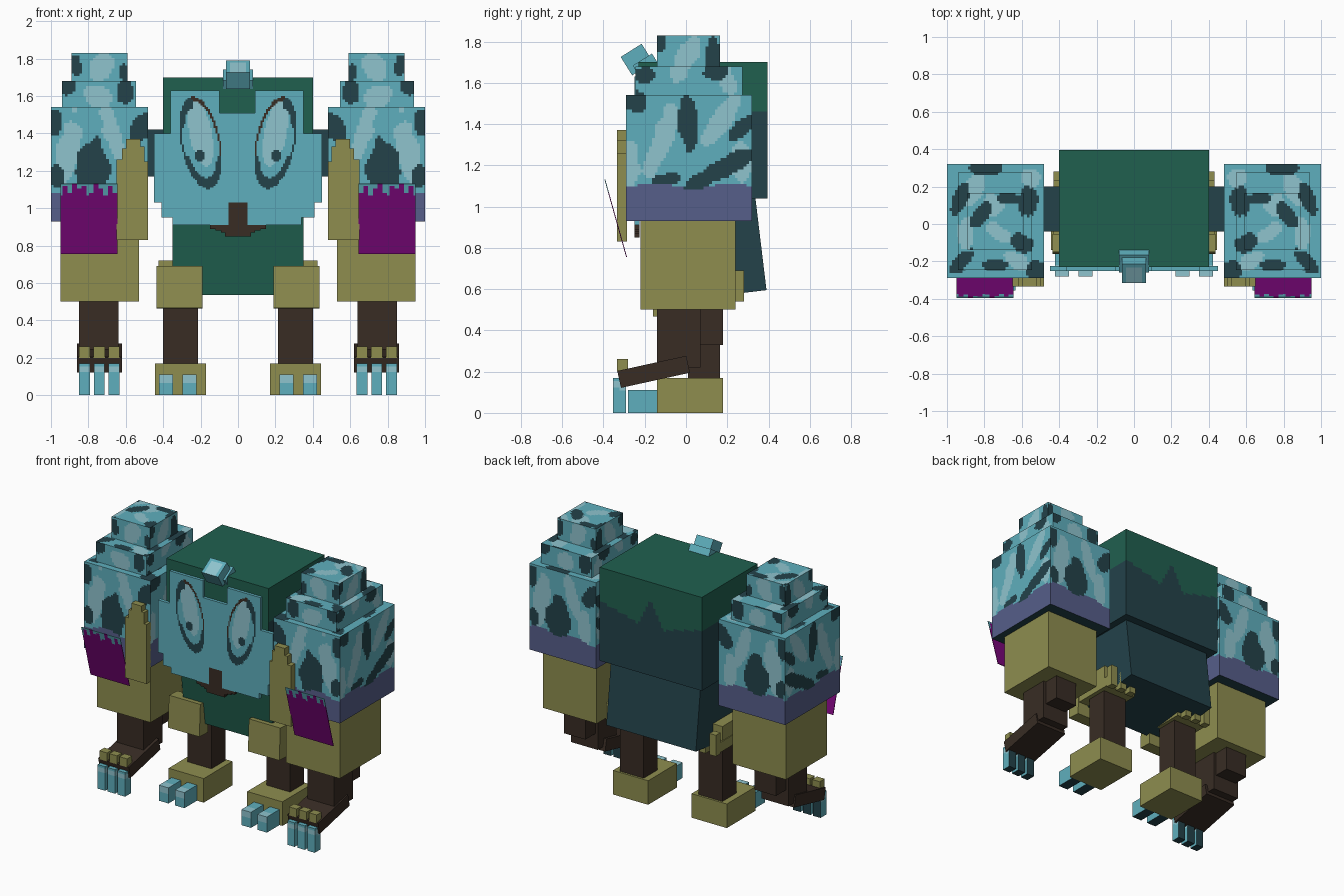
import bpy, bmesh, math
from mathutils import Vector, Matrix, noise

if "Cube" in bpy.data.objects:
    bpy.data.objects.remove(bpy.data.objects["Cube"])

# ---- palette -------------------------------------------------------------
PALETTE = [("cyan", "5FAFBD"), ("pale_cyan", "8FC4CE"), ("dark_teal", "23424A"),
           ("forest_green", "20604F"), ("indigo", "565E8A"), ("olive", "8E8D4F"),
           ("dark_brown", "382C24"), ("magenta", "7C077C")]
CYAN, PALE, TEAL, GREEN, INDIGO, OLIVE, BROWN, MAGENTA = range(8)


def linear(h):
    c = int(h, 16) / 255
    return c / 12.92 if c < 0.04045 else ((c + 0.055) / 1.055) ** 2.4


MATS = []
for label, code in PALETTE:
    m = bpy.data.materials.new(label)
    m.diffuse_color = [linear(code[i:i + 2]) for i in (0, 2, 4)] + [1]
    m.use_nodes = True
    m.node_tree.nodes["Principled BSDF"].inputs["Base Color"].default_value = m.diffuse_color
    MATS.append(m)


def finish(name, bm, mirror, thickness=0):
    mesh = bpy.data.meshes.new(name)
    bm.to_mesh(mesh)
    bm.free()
    for m in MATS:
        mesh.materials.append(m)
    ob = bpy.data.objects.new(name, mesh)
    bpy.context.collection.objects.link(ob)
    if thickness:
        mod = ob.modifiers.new("thickness", 'SOLIDIFY')
        mod.thickness, mod.offset = thickness, -1
    if mirror:
        mod = ob.modifiers.new("mirror", 'MIRROR')
        mod.use_mirror_merge = False
    return ob


def box(name, x, y, z, colour, mirror=True, tilt=0, cell=None):
    """Box from ranges; colour is an index or a rule(point, axis, sign)."""
    lo, hi = Vector((x[0], y[0], z[0])), Vector((x[1], y[1], z[1]))
    mid, size = (lo + hi) / 2, hi - lo
    rot = Matrix.Rotation(tilt, 3, 'X')
    bm = bmesh.new()
    for a in range(3):
        b, c = (a + 1) % 3, (a + 2) % 3
        nb = max(1, round(size[b] / cell)) if cell else 1
        nc = max(1, round(size[c] / cell)) if cell else 1
        for s in (-1, 1):
            def pt(i, j):
                p = Vector()
                p[a] = hi[a] if s > 0 else lo[a]
                p[b], p[c] = lo[b] + size[b] * i / nb, lo[c] + size[c] * j / nc
                return p
            grid = [[bm.verts.new(mid + rot @ (pt(i, j) - mid)) for j in range(nc + 1)]
                    for i in range(nb + 1)]
            for i in range(nb):
                for j in range(nc):
                    q = [grid[i][j], grid[i + 1][j], grid[i + 1][j + 1], grid[i][j + 1]]
                    f = bm.faces.new(q if s > 0 else q[::-1])
                    f.material_index = colour(pt(i + .5, j + .5), a, s) if callable(colour) else colour
    bmesh.ops.remove_doubles(bm, verts=bm.verts, dist=1e-5)
    return finish(name, bm, mirror)


def sheet(name, x, z, y, rule, thickness, cell, mirror, lean=0):
    """Stepped plate facing the front; rule(x, z) gives a colour or None."""
    bm = bmesh.new()
    nx, nz = round((x[1] - x[0]) / cell), round((z[1] - z[0]) / cell)
    dx, dz = (x[1] - x[0]) / nx, (z[1] - z[0]) / nz
    for i in range(nx):
        for j in range(nz):
            u, v = x[0] + i * dx, z[0] + j * dz
            col = rule(u + dx / 2, v + dz / 2)
            if col is not None:
                q = [(u, v), (u + dx, v), (u + dx, v + dz), (u, v + dz)]
                f = bm.faces.new([bm.verts.new((p, y - lean * (r - z[0]), r)) for p, r in q])
                f.material_index = col
    bmesh.ops.remove_doubles(bm, verts=bm.verts, dist=1e-5)
    return finish(name, bm, mirror, thickness)


def ell(u, v, e):
    """Normalised distance inside a rotated ellipse (u, v, ru, rv, angle)."""
    du, dv = u - e[0], v - e[1]
    c, s = math.cos(e[4]), math.sin(e[4])
    return math.hypot((du * c + dv * s) / e[2], (dv * c - du * s) / e[3])


# ---- camouflage for the stepped shoulders ---------------------------------
DARK = {1: [(.78, 1.2, .09, .16, 0), (.52, 1.43, .05, .09, .5), (.98, 1.46, .04, .07, 0),
            (.97, 1.17, .04, .06, 0), (.60, 1.62, .05, .07, 0), (.91, 1.66, .04, .05, 0),
            (.87, 1.76, .03, .06, 0), (.61, 1.72, .02, .05, 0)],
        0: [(.01, 1.4, .05, .13, .1), (.17, 1.18, .2, .045, .5), (.27, 1.38, .09, .035, .8),
            (-.24, 1.51, .06, .05, .4), (-.1, 1.13, .07, .03, .2), (-.2, 1.64, .05, .04, 0),
            (.14, 1.66, .06, .05, 0), (.13, 1.74, .035, .08, 0), (-.12, 1.8, .03, .05, 0)],
        2: [(.78, .3, .1, .04, 0), (.92, -.2, .09, .04, -.7), (.57, .12, .05, .08, 0),
            (.6, -.1, .07, .05, .4), (.74, -.22, .07, .03, 0), (.93, .13, .04, .09, .4),
            (.53, -.25, .06, .05, 0), (.82, .05, .04, .08, .6), (.68, .14, .06, .03, 0)]}
LIGHT = {1: [(.9, 1.32, .06, .18, .15), (.67, 1.4, .045, .17, -.3), (.75, 1.6, .07, .06, .3),
             (.73, 1.76, .06, .08, .5), (.57, 1.2, .05, .13, 0)],
         0: [(-.12, 1.32, .05, .2, -.35), (.17, 1.42, .05, .15, -.6), (.27, 1.22, .05, .1, 0),
             (-.27, 1.2, .04, .12, 0), (0, 1.72, .05, .12, -.5), (.2, 1.61, .04, .08, .4)],
         2: [(.75, .1, .06, .06, .5), (.86, .18, .05, .1, .5), (.62, -.2, .08, .04, .5),
             (.9, -.05, .04, .1, 0), (.55, .25, .05, .06, 0), (.72, -.05, .09, .04, .6)]}


def camo(p, a, s):
    if a == 2 and s < 0:
        return TEAL
    if a < 2 and p.z < 1.1 + .015 * math.sin(p.x * 23 + p.y * 17):
        return INDIGO
    u, v = ((p.y, p.z), (p.x, p.z), (p.x, p.y))[a]
    w = .3 * noise.noise(p * 14)
    if min(ell(u, v, e) for e in DARK[a]) + w < 1:
        return TEAL
    return PALE if min(ell(u, v, e) for e in LIGHT[a]) + w < 1 else CYAN


box("shoulder_lower", (.48, 1.0), (-.29, .32), (.93, 1.54), camo, cell=.014)
box("shoulder_middle", (.545, .94), (-.245, .275), (1.54, 1.68), camo, cell=.014)
box("shoulder_top", (.59, .89), (-.14, .165), (1.68, 1.83), camo, cell=.014)
box("shoulder_joint", (.39, .49), (-.04, .2), (1.17, 1.42), TEAL)

# ---- trunk ------------------------------------------------------------------


def trunk_paint(p, a, s):
    if a == 2:
        return GREEN if s > 0 else TEAL
    if a == 1 and s < 0:
        return GREEN
    edge = max(1.36 + .27 * abs(p.x), 1.58 - 1.9 * abs(p.x)) if a == 1 else 1.47
    return TEAL if p.z < edge else GREEN


box("trunk", (-.4, .4), (-.23, .395), (1.04, 1.70), trunk_paint, False, cell=.02)
box("belly", (-.35, .35), (-.128, .362), (.564, 1.064),
    lambda p, a, s: GREEN if a == 1 and s < 0 else TEAL, False, tilt=.12)

# ---- face plate with painted eyes, nose and mouth ---------------------------


def face_paint(x, z):
    x = abs(x)
    if z < .91:                                    # mouth
        return BROWN if x < .15 and z > .85 + .3 * max(0, x - .07) + (.02 if x > .07 else 0) else None
    wide = .345 if z < .955 else .41 if z < 1.03 else .45 if z < 1.40 else .355
    if x > wide or (z > 1.51 and x < .095):
        return None
    if x < .045 and z < 1.03:                      # nose
        return BROWN
    if math.hypot(x - .205, z - 1.28) < .028:      # pupil
        return TEAL
    d = ell(x, z, (.2, 1.35, .105, .25, -.2))
    outer = x > .2 + .2 * (z - 1.35)
    if d < 1:
        if d > (.76 if z < 1.28 or (outer and z > 1.43) else .9):
            return BROWN if z > 1.28 and not outer else TEAL
        return PALE if ell(x, z, (.2, 1.40, .06, .18, -.2)) < 1 else CYAN
    return CYAN


sheet("face_plate", (-.45, .45), (.85, 1.63), -.25, face_paint, .025, .01, False)

# crest on the brow
box("crest_base", (-.08, .08), (-.24, -.13), (1.62, 1.72), CYAN, False, tilt=.56)
box("crest_tip", (-.065, .065), (-.298, -.178), (1.66, 1.765),
    lambda p, a, s: PALE if a == 2 and s > 0 and abs(p.x) < .045 and p.y < -.2 else CYAN,
    False, tilt=.56, cell=.02)

# ---- front arms -------------------------------------------------------------
box("forearm", (.53, .95), (-.22, .24), (.5, .93), OLIVE)
box("wrist", (.64, .85), (-.14, .07), (.22, .5), BROWN)
box("wrist_back", (.66, .83), (.07, .18), (.33, .5), BROWN)
box("hand", (.62, .86), (-.328, .014), (.157, .241), BROWN, tilt=.216)


def claw_paint(p, a, s):
    if a == 2 and s < 0 or a == 1 and s > 0:
        return TEAL
    return PALE if .11 + .3 * abs(p.y + .3) < p.z < .16 and a < 2 else CYAN


for i, cx in enumerate((.663, .742, .82)):
    box(f"knuckle_{i}", (cx - .03, cx + .03), (-.335, -.28), (.2, .26), OLIVE)
    box(f"claw_{i}", (cx - .029, cx + .029), (-.355, -.29), (0, .17), claw_paint, cell=.015)


# stepped upright panel in front of each shoulder
def panel(x, z):
    top = 1.25 if x < .5 else 1.33 if x < .52 else 1.37 if x < .6 else 1.32 if x < .62 else 1.26
    return OLIVE if z < top else None


sheet("forearm_spike_panel", (.48, .65), (.83, 1.37), -.335, panel, .048, .01, True)

# leaning flap with a ragged cyan hem
RAGGED = (3, 1, 4, 2, 0, 3, 4, 1, 2, 0, 3, 1, 4)


def flap(x, z):
    k = RAGGED[int((x - .645) / .0245) % len(RAGGED)]
    return MAGENTA if z < 1.125 - .013 * k else CYAN


sheet("forearm_flap", (.645, .95), (.755, 1.13), -.29, flap, .004, .0125, True, lean=.28)

# ---- rear legs --------------------------------------------------------------
box("leg", (.215, .4), (.01, .165), (.17, .65), BROWN)
box("foot", (.17, .445), (-.14, .18), (0, .17), OLIVE)
box("knee_plate", (.19, .435), (-.155, -.06), (.465, .69), OLIVE, tilt=-.05)
box("knee_cuff", (.19, .43), (-.06, .23), (.55, .62), OLIVE)
box("knee_cuff_upper", (.22, .425), (-.03, .2), (.62, .72), OLIVE)
for i, (x0, z1) in enumerate(((.22, .62), (.3, .66), (.38, .69))):
    box(f"cuff_spike_{i}", (x0, x0 + .05), (.23, .28), (.54, z1), OLIVE)


def toe_paint(p, a, s):
    if a == 2 and s < 0:
        return TEAL
    return PALE if a == 1 and s < 0 and p.z > .06 or a == 2 and p.y < -.22 else CYAN


for i, cx in enumerate((.26, .385)):
    box(f"toe_{i}", (cx - .037, cx + .037), (-.28, -.14), (0, .11), toe_paint, cell=.02)
